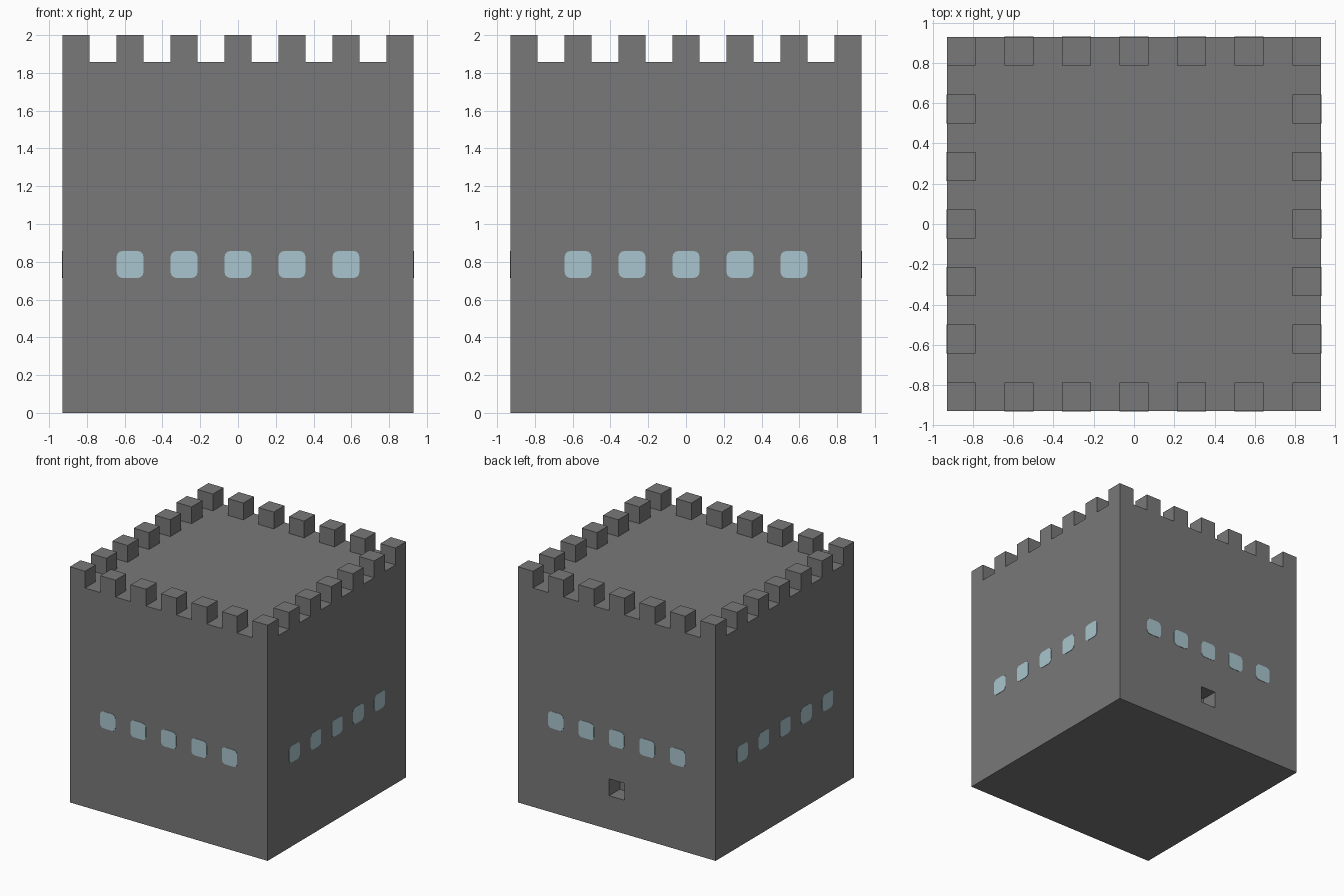
import bpy, bmesh
from math import pi
from mathutils import Matrix, Vector

default = bpy.data.objects.get("Cube")
if default:
    bpy.data.objects.remove(default, do_unlink=True)

C = 1 / 7            # one block
HALF = 6.5 * C       # half width of the tower
ROOF = 13 * C        # height of the flat roof


def material(name, rgb):
    mat = bpy.data.materials.new(name)
    mat.use_nodes = True
    mat.diffuse_color = (*rgb, 1)
    mat.node_tree.nodes["Principled BSDF"].inputs["Base Color"].default_value = (*rgb, 1)
    return mat


stone = material("grey stone", (0.19, 0.19, 0.19))
glass = material("pale blue glass", (0.40, 0.56, 0.62))


def box(size):
    bm = bmesh.new()
    bmesh.ops.create_cube(bm, size=1, matrix=Matrix.Diagonal((*size, 1)))
    return bm


def to_mesh(bm, name, mat):
    bmesh.ops.recalc_face_normals(bm, faces=bm.faces)
    mesh = bpy.data.meshes.new(name)
    bm.to_mesh(mesh)
    bm.free()
    mesh.materials.append(mat)
    return mesh


def place(name, mesh, matrix):
    obj = bpy.data.objects.new(name, mesh)
    obj.matrix_world = matrix
    bpy.context.collection.objects.link(obj)


# Tower body, with a one-block niche pushed into the back wall
bm = box((2 * HALF, 2 * HALF, ROOF))
bmesh.ops.translate(bm, verts=bm.verts, vec=(0, 0, ROOF / 2))
for point, normal in (((-C / 2, 0, 0), (1, 0, 0)), ((C / 2, 0, 0), (1, 0, 0)),
                      ((0, 0, 2 * C), (0, 0, 1)), ((0, 0, 3 * C), (0, 0, 1))):
    bmesh.ops.bisect_plane(bm, geom=bm.verts[:] + bm.edges[:] + bm.faces[:],
                           plane_co=point, plane_no=normal)
target = Vector((0, HALF, 2.5 * C))
niche = min(bm.faces, key=lambda f: (f.calc_center_median() - target).length)
inner = bmesh.ops.extrude_discrete_faces(bm, faces=[niche])["faces"]
bmesh.ops.translate(bm, verts=inner[0].verts[:], vec=(0, -C, 0))
place("tower_body", to_mesh(bm, "tower_body", stone), Matrix())

# Window plate with rounded corners
bm = box((C, 0.006, C))
corners = [e for e in bm.edges if abs(e.verts[0].co.y - e.verts[1].co.y) > 0.001]
bmesh.ops.bevel(bm, geom=corners, offset=0.22 * C, segments=3, profile=0.5, affect='EDGES')
window = to_mesh(bm, "window", glass)
merlon = to_mesh(box((C, C, C)), "merlon", stone)

# Repeat windows and battlements around the four sides
for k, side in enumerate(("front", "right", "back", "left")):
    turn = Matrix.Rotation(k * pi / 2, 4, 'Z')
    label = {"right": "left", "left": "right"}.get(side, side)
    for i in range(-2, 3):
        place(f"{label}_window", window,
              turn @ Matrix.Translation((2 * i * C, -HALF, 5.5 * C)))
    for i in range(-3, 3):
        place(f"{label}_merlon", merlon,
              turn @ Matrix.Translation((2 * i * C, C / 2 - HALF, ROOF + C / 2)))
